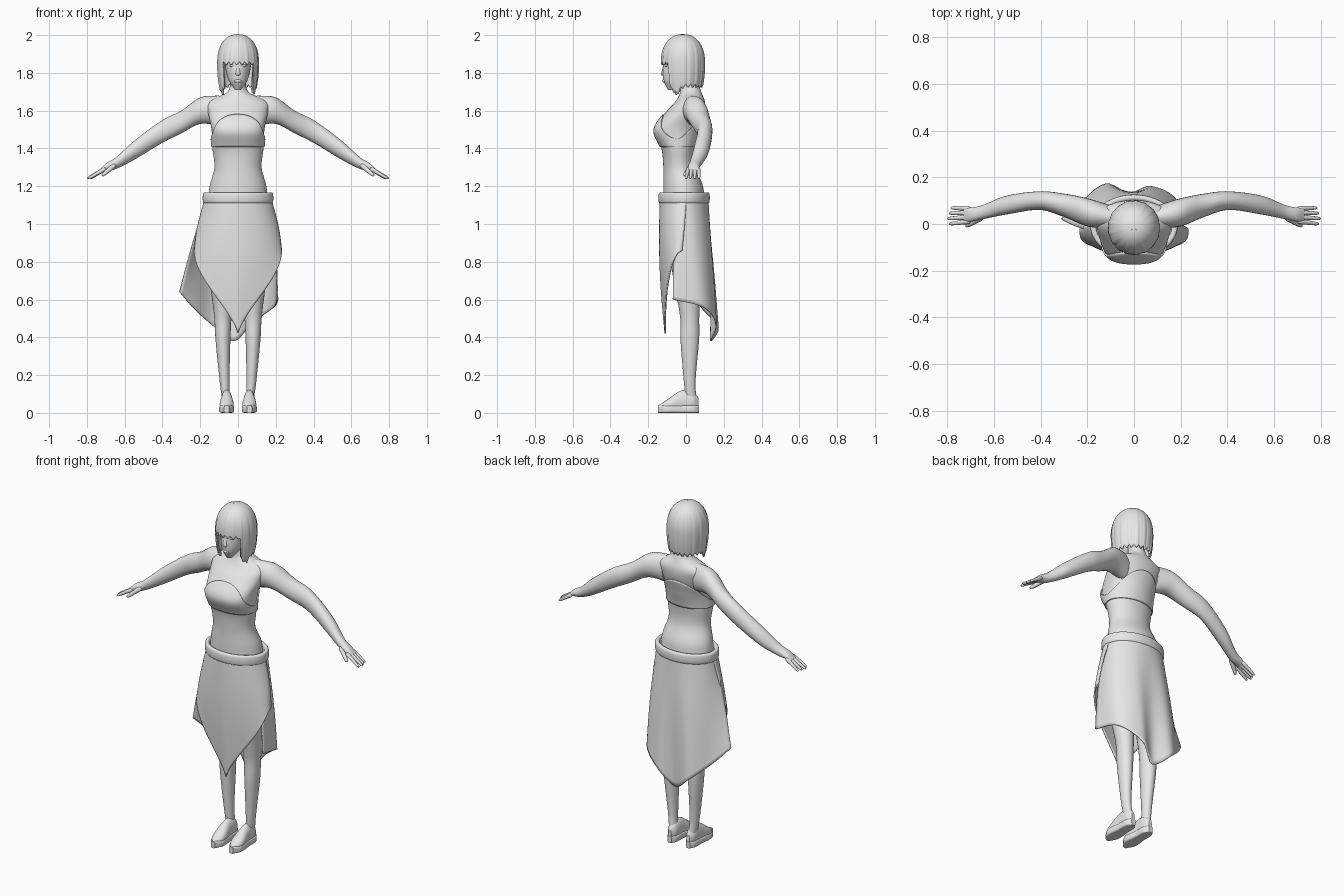
import bpy, bmesh, math
from math import sin, cos, pi, tau, radians
from mathutils import Vector

default_cube = bpy.data.objects.get("Cube")
if default_cube:
    bpy.data.objects.remove(default_cube, do_unlink=True)

GREY = (.8, .8, .8, 1)
material = bpy.data.materials.new("light grey")
material.use_nodes = True
material.diffuse_color = GREY
material.node_tree.nodes["Principled BSDF"].inputs["Base Color"].default_value = GREY


def signed_power(value, power):
    return math.copysign(abs(value) ** power, value)


def interpolate(rows, key):
    """Smooth curve through rows whose first column is an ascending key."""
    last = len(rows) - 1
    i = max(k for k in range(last) if k == 0 or rows[k][0] <= key)
    start, end = rows[i], rows[i + 1]
    before, after = rows[max(i - 1, 0)], rows[min(i + 2, last)]
    span = end[0] - start[0]
    t = (key - start[0]) / span
    result = []
    for p, a, b, n in list(zip(before, start, end, after))[1:]:
        slope_a = (b - p) / (end[0] - before[0]) * span
        slope_b = (n - a) / (after[0] - start[0]) * span
        ease = t * t * (3 - t - t)
        result.append(a + (b - a) * ease + t * (1 - t) * ((1 - t) * slope_a - t * slope_b))
    return result


def surface(name, point, around, along, closed=True, caps=False, thickness=0):
    """Mesh from point(u, v), where u runs around and v runs along the part."""
    bm = bmesh.new()
    columns = around if closed else around + 1
    rings = [[bm.verts.new(point(i / around, j / along)) for i in range(columns)]
             for j in range(along + 1)]
    for lower, upper in zip(rings, rings[1:]):
        for i in range(around):
            k = (i + 1) % columns
            bm.faces.new((lower[i], lower[k], upper[k], upper[i]))
    if caps:
        bm.faces.new(rings[0])
        bm.faces.new(rings[-1])
    bmesh.ops.remove_doubles(bm, verts=bm.verts, dist=.0001)
    bmesh.ops.recalc_face_normals(bm, faces=bm.faces)
    mesh = bpy.data.meshes.new(name)
    bm.to_mesh(mesh)
    bm.free()
    mesh.materials.append(material)
    part = bpy.data.objects.new(name, mesh)
    bpy.context.collection.objects.link(part)
    bpy.ops.object.select_all(action='DESELECT')
    part.select_set(True)
    bpy.context.view_layer.objects.active = part
    bpy.ops.object.shade_smooth_by_angle(angle=radians(50))
    if thickness:
        modifier = part.modifiers.new("Thickness", 'SOLIDIFY')
        modifier.thickness = thickness
        modifier.offset = 0


def loft(name, axis, rows, side=1, power=1):
    """Rows hold the position on the axis, two centre values and two radii."""
    def point(u, v):
        key = rows[0][0] + (rows[-1][0] - rows[0][0]) * (1 - cos(pi * v)) / 2
        c, d, r, s = interpolate(rows, key)
        a = c + r * signed_power(cos(tau * u), power)
        b = d + s * signed_power(sin(tau * u), power)
        x, y, z = {'x': (key, a, b), 'y': (a, key, b), 'z': (a, b, key)}[axis]
        return side * x, y, z
    surface(name, point, 24, 40, caps=True)


def taper(name, start, end, start_radius, end_radius, side=1):
    """Round-ended tapered rod."""
    start, end = Vector(start), Vector(end)
    turn = (end - start).to_track_quat('Z', 'Y')

    def point(u, v):
        v = (1 - cos(pi * v)) / 2
        r = (start_radius + (end_radius - start_radius) * v) * (1 - abs(v + v - 1) ** 8) ** .5
        p = start.lerp(end, v) + turn @ Vector((r * cos(tau * u), r * sin(tau * u), 0))
        return side * p.x, p.y, p.z
    surface(name, point, 12, 14)


def ellipsoid(name, centre, radii):
    def point(u, v):
        ring = sin(pi * v)
        unit = (ring * cos(tau * u), ring * sin(tau * u), -cos(pi * v))
        return [c + r * n for c, r, n in zip(centre, radii, unit)]
    surface(name, point, 16, 10)


# Torso and neck: height, front, back, half width
TORSO = [(1.08, -.12, .1, .16), (1.2, -.12, .09, .15), (1.3, -.12, .05, .125), (1.4, -.13, .05, .135),
         (1.5, -.165, .075, .14), (1.6, -.1, .1, .16), (1.65, -.055, .1, .155), (1.7, -.03, .08, .055),
         (1.8, -.03, .05, .045)]


def body(angle, height, grow=0):
    front, back, half_width = interpolate(TORSO, height)
    bust = math.exp(-((height - 1.5) / .1) ** 2)
    power = 1 - .28 * bust if cos(angle) > 0 else 1
    depth = (back - front) / 2 + grow
    return ((half_width + grow) * signed_power(sin(angle), power),
            (front + back) / 2 - depth * signed_power(cos(angle), power), height)


def top_point(u, v):
    upper_edge = 1.45 + .13 * abs(cos(tau * u)) ** 1.6
    return body(tau * u, 1.41 + (upper_edge - 1.41) * v, .004)


surface("torso", lambda u, v: body(tau * u, 1.08 + .72 * v), 48, 60, caps=True)
surface("strapless_top", top_point, 64, 16, thickness=.007)

# Head and face
loft("head", 'z', [(1.71, 0, -.08, .015, .015), (1.76, 0, -.055, .05, .065), (1.85, 0, -.02, .07, .1),
                   (1.92, 0, -.015, .07, .09), (1.97, 0, -.015, .04, .05)])
taper("nose", (0, -.11, 1.85), (0, -.122, 1.785), .006, .014)
ellipsoid("lips", (0, -.113, 1.757), (.02, .012, .009))


# Bob hair: domed crown, short fringe and long pointed front strands
def hair_point(u, v):
    angle = tau * u
    turned = math.acos(cos(angle))
    strand = math.exp(-((turned - 1.2) * 4) ** 2)
    edge = 1.85 if turned < .85 else 1.73 - .04 * strand
    edge += .008 * sin(23 * angle)
    z = 2 - (2 - edge) * v ** 1.7
    if z > 1.85:
        radius = (1 - ((z - 1.85) / .15) ** 2.3) ** .45
    else:
        radius = 1 - 7 * (1.85 - z) ** 2
    radius *= 1 + v * (.014 * sin(17 * angle) + .008 * sin(31 * angle))
    return .106 * radius * sin(angle), -.016 - .111 * radius * cos(angle), z


surface("hair", hair_point, 144, 32, thickness=.01)

# Limbs and shoes, described for the left side
ARM = [(.1, .03, 1.6, .05, .08), (.2, .05, 1.6, .06, .07), (.3, .08, 1.54, .05, .06),
       (.4, .1, 1.49, .04, .06), (.55, .08, 1.39, .04, .05), (.65, .05, 1.32, .03, .03),
       (.7, .04, 1.3, .03, .02), (.73, .04, 1.28, .03, .01)]
LEG = [(.05, .06, .03, .02, .03), (.15, .07, .02, .025, .03), (.4, .08, .02, .04, .05),
       (.5, .08, .02, .045, .05), (.8, .09, 0, .07, .08), (1.1, .09, 0, .08, .09)]
SHOE = [(-.145, .06, .03, .01, .01), (-.1, .06, .04, .036, .03), (-.02, .06, .06, .03, .06),
        (.04, .06, .06, .027, .05), (.066, .06, .05, .01, .03)]
SOLE = [(y * 1.03, x, .02, width + .003, .02) for y, x, z, width, height in SHOE]

for side, label in ((1, "left"), (-1, "right")):
    loft(label + "_arm", 'x', ARM, side)
    for i, finger in enumerate(("index", "middle", "ring", "little")):
        knuckle = (.7, .012 + .018 * i, 1.295)
        tip = (.8 - .008 * abs(i - 1), .023 * i, 1.24)
        taper(f"{label}_{finger}_finger", knuckle, tip, .012, .007, side)
    taper(label + "_thumb", (.65, .03, 1.315), (.72, -.01, 1.255), .015, .009, side)
    ellipsoid(label + "_eye", (side * .03, -.104, 1.838), (.014, .009, .007))
    loft(label + "_leg", 'z', LEG, side)
    loft(label + "_shoe_upper", 'y', SHOE, side)
    loft(label + "_shoe_sole", 'y', SOLE, side, power=.4)


# Rolled waistband
def band_point(u, v):
    out = .013 * signed_power(cos(tau * v), .6)
    height = 1.138 + .029 * signed_power(sin(tau * v), .6)
    return (.174 + out) * sin(tau * u), -.01 - (.123 + out) * cos(tau * u), height


surface("waistband", band_point, 64, 16)


# Skirt: two overlapping panels hanging from the waistband to shaped hems
def front_hem(degrees):
    t = degrees / 95
    return .23 * sin(t * pi / 2), -.02 - .09 * abs(cos(t * pi / 2)) ** .5, .42 + .44 * abs(t) ** .75


# Back hem: angle from the front, then the point on the edge
BACK_HEM = [(70, .21, -.07, .6), (105, .19, .09, .56), (150, .07, .16, .47), (180, -.02, .13, .38),
            (210, -.12, .17, .45), (255, -.24, .08, .56), (280, -.31, .02, .64)]


def skirt_panel(name, hem, first, last):
    def point(u, v):
        degrees = first + (last - first) * u
        x, y, z = hem(degrees)
        across, forward = sin(radians(degrees)), -cos(radians(degrees))
        flare, bulge = v ** 1.25, .012 * sin(pi * v)
        top_x, top_y, top_z = .176 * across, -.01 + .125 * forward, 1.13
        return (top_x + (x - top_x) * flare + bulge * across,
                top_y + (y - top_y) * flare + bulge * forward, top_z + (z - top_z) * v)
    surface(name, point, 42, 28, closed=False, thickness=.007)


skirt_panel("skirt_front_panel", front_hem, -95, 95)
skirt_panel("skirt_back_panel", lambda degrees: interpolate(BACK_HEM, degrees), 70, 280)
